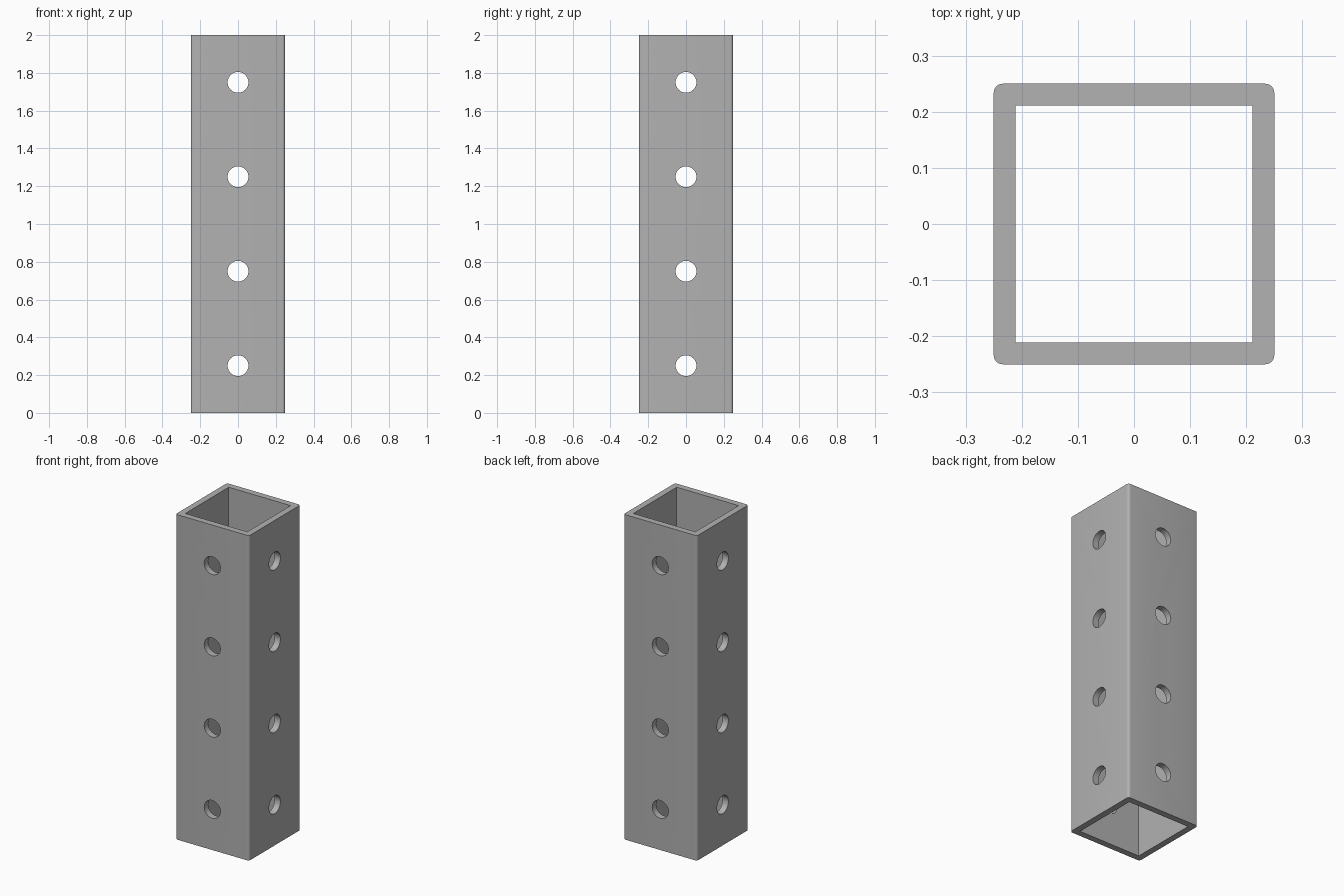
import bpy, math
from math import pi, cos, sin

cube = bpy.data.objects.get("Cube")
if cube:
    bpy.data.objects.remove(cube, do_unlink=True)

HEIGHT, OUTER, INNER = 2.0, 0.25, 0.211
CORNER, HOLE_RADIUS = 0.016, 0.055

steel = bpy.data.materials.new("grey steel")
steel.use_nodes = True
colour = (0.445, 0.445, 0.445, 1)
steel.diffuse_color = colour
steel.node_tree.nodes["Principled BSDF"].inputs["Base Color"].default_value = colour


def rounded_square(half, radius, steps):
    """Corner arcs of a square outline, counter-clockwise."""
    points = []
    for quarter in range(4):
        middle = pi / 4 + quarter * pi / 2
        cx = math.copysign(half - radius, cos(middle))
        cy = math.copysign(half - radius, sin(middle))
        for i in range(steps + 1):
            a = quarter * pi / 2 + i / steps * pi / 2
            points.append((cx + radius * cos(a), cy + radius * sin(a)))
    return points


def prism(name, outline, z0, z1):
    n = len(outline)
    verts = [(x, y, z) for z in (z0, z1) for x, y in outline]
    faces = [(i, (i + 1) % n, n + (i + 1) % n, n + i) for i in range(n)]
    faces += [tuple(reversed(range(n))), tuple(range(n, 2 * n))]
    mesh = bpy.data.meshes.new(name)
    mesh.from_pydata(verts, [], faces)
    mesh.materials.append(steel)
    obj = bpy.data.objects.new(name, mesh)
    bpy.context.collection.objects.link(obj)
    return obj


def cut(target, cutter):
    bpy.context.view_layer.objects.active = target
    mod = target.modifiers.new("cut", 'BOOLEAN')
    mod.operation, mod.solver, mod.object = 'DIFFERENCE', 'EXACT', cutter
    bpy.ops.object.modifier_apply(modifier=mod.name)
    bpy.data.objects.remove(cutter, do_unlink=True)


# Square tube with rounded outside corners and a sharp bore
tube = prism("square_tube", rounded_square(OUTER, CORNER, 6), 0, HEIGHT)
bore = [(-INNER, -INNER), (INNER, -INNER), (INNER, INNER), (-INNER, INNER)]
cut(tube, prism("bore_cutter", bore, -0.1, HEIGHT + 0.1))

# Bolt holes through all four walls
circle = [(HOLE_RADIUS * cos(i * pi / 24), HOLE_RADIUS * sin(i * pi / 24)) for i in range(48)]
for level in range(4):
    z = 0.25 + level * 0.5
    for rotation in ((pi / 2, 0, 0), (0, pi / 2, 0)):
        drill = prism("hole_cutter", circle, -0.4, 0.4)
        drill.location.z = z
        drill.rotation_euler = rotation
        cut(tube, drill)

# Smooth the corners and holes, keep the edges sharp
bpy.ops.object.select_all(action='DESELECT')
tube.select_set(True)
bpy.context.view_layer.objects.active = tube
bpy.ops.object.shade_smooth_by_angle(angle=math.radians(30))
